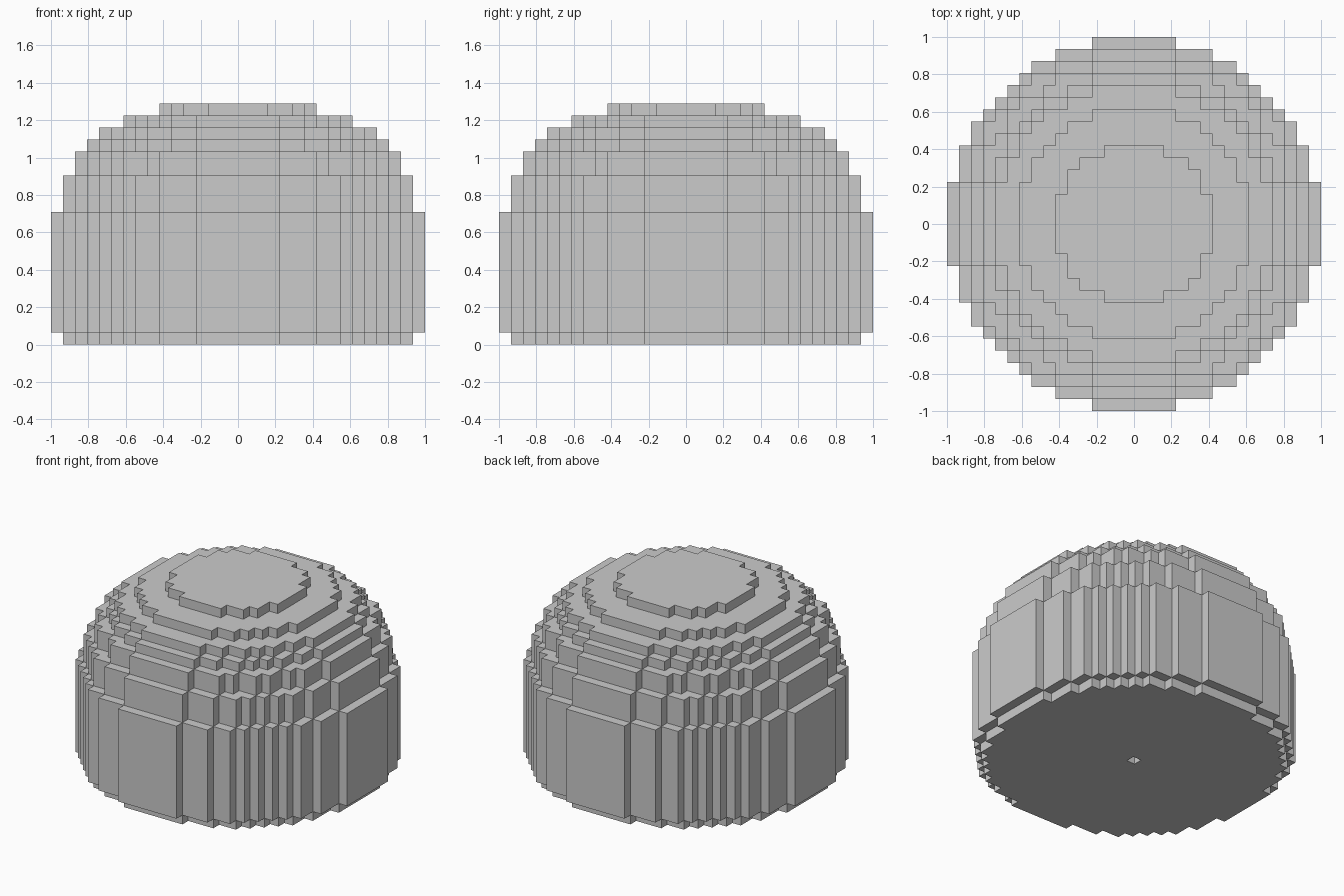
import bpy
import bmesh

cube = bpy.data.objects.get("Cube")
if cube:
    bpy.data.objects.remove(cube, do_unlink=True)

UNIT = 2 / 31  # edge of one block

# Stacked tiers, bottom to top: (radius in blocks, height in blocks)
TIERS = [(14, 1), (15, 10), (14, 3), (13, 2), (12, 1), (11, 1), (9, 1), (6, 1)]
SIDES = [(1, 0), (0, 1), (-1, 0), (0, -1)]


def disc(radius):
    """Block cells whose centres lie in a circle."""
    span = range(-radius, radius + 1)
    return {(i, j) for i in span for j in span
            if i * i + j * j < (radius + 0.5) ** 2}


def add_face(bm, points):
    bm.faces.new([bm.verts.new([c * UNIT for c in p]) for p in points])


def add_cap(bm, cell, z, up):
    i, j = cell
    corners = [(i - .5, j - .5, z), (i + .5, j - .5, z),
               (i + .5, j + .5, z), (i - .5, j + .5, z)]
    add_face(bm, corners if up else corners[::-1])


def add_wall(bm, cell, side, z0, z1):
    (i, j), (dx, dy) = cell, side
    mx, my = i + dx / 2, j + dy / 2
    a = (mx + dy / 2, my - dx / 2)
    b = (mx - dy / 2, my + dx / 2)
    add_face(bm, [(*a, z0), (*b, z0), (*b, z1), (*a, z1)])


# Cells of each tier; the base has a one-block pit in its underside
layers = [disc(radius) for radius, _ in TIERS]
layers[0].remove((0, 0))

# Only exposed walls, ledges and undersides become faces
bm = bmesh.new()
z = 0
for n, (_, height) in enumerate(TIERS):
    cells = layers[n]
    below = layers[n - 1] if n else set()
    above = layers[n + 1] if n + 1 < len(layers) else set()
    for cell in sorted(cells):
        for side in SIDES:
            if (cell[0] + side[0], cell[1] + side[1]) not in cells:
                add_wall(bm, cell, side, z, z + height)
        if cell not in above:
            add_cap(bm, cell, z + height, True)
        if cell not in below:
            add_cap(bm, cell, z, False)
    z += height

# Weld the blocks and merge coplanar faces into clean panels
bmesh.ops.remove_doubles(bm, verts=bm.verts, dist=UNIT / 100)
bmesh.ops.dissolve_limit(bm, angle_limit=0.01, verts=bm.verts, edges=bm.edges)

mesh = bpy.data.meshes.new("block_dome")
bm.to_mesh(mesh)
bm.free()
dome = bpy.data.objects.new("block_dome", mesh)
bpy.context.collection.objects.link(dome)
